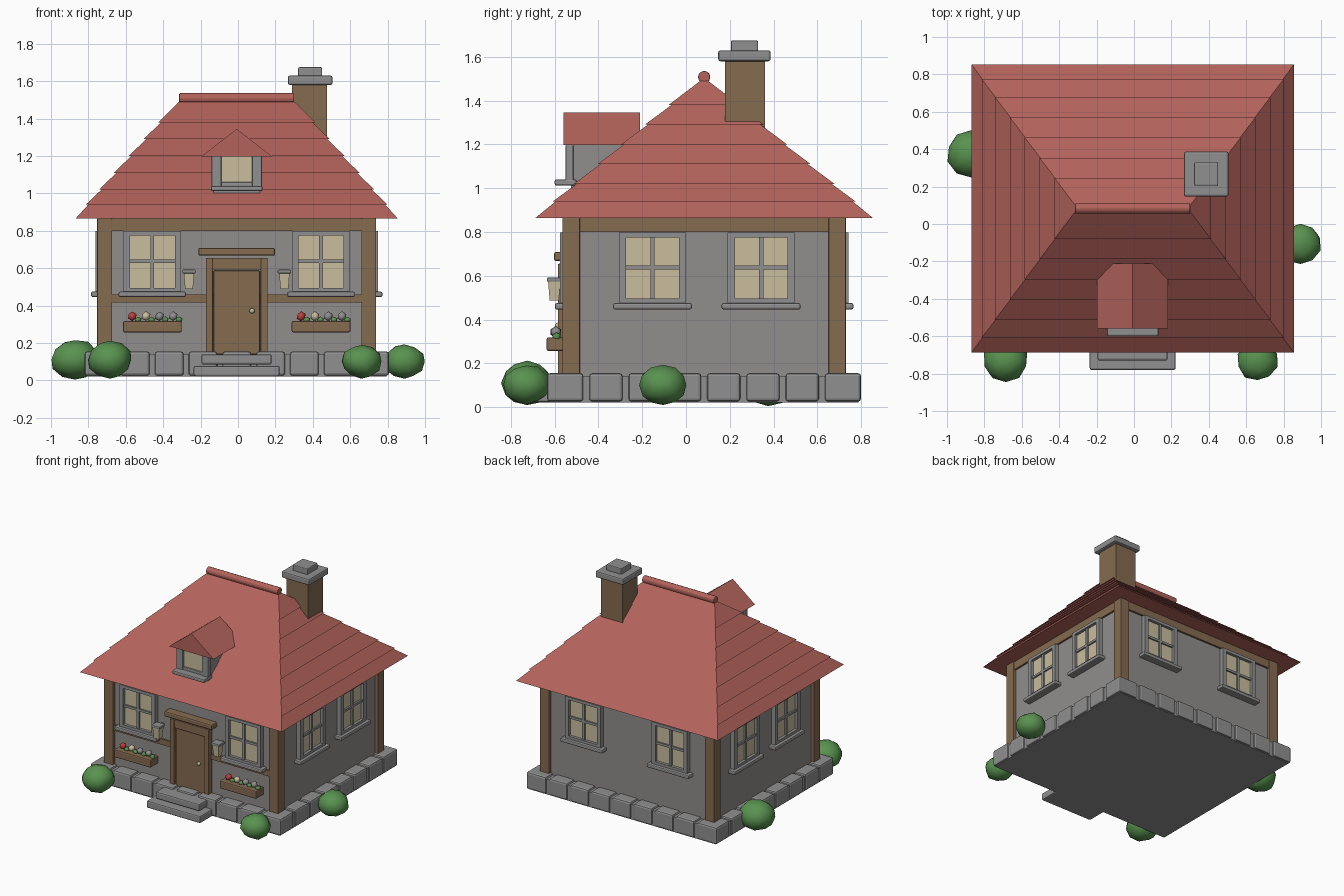
import bpy, bmesh, math, random
from mathutils import Matrix, Vector

if "Cube" in bpy.data.objects:
    bpy.data.objects.remove(bpy.data.objects["Cube"])

random.seed(4)


def material(name, rgb):
    m = bpy.data.materials.new(name)
    m.diffuse_color = (*rgb, 1)
    m.use_nodes = True
    m.node_tree.nodes["Principled BSDF"].inputs["Base Color"].default_value = m.diffuse_color
    return m


RED = material("roof_red", (0.45, 0.125, 0.105))
WALL = material("wall_grey", (0.285, 0.272, 0.262))
STONE = material("stone_grey", (0.285, 0.28, 0.28))
WOOD = material("wood_brown", (0.235, 0.145, 0.08))
CREAM = material("window_cream", (0.58, 0.51, 0.34))
GREEN = material("leaf_green", (0.10, 0.29, 0.08))
BLOOM = material("bloom_red", (0.50, 0.05, 0.05))

CX, CY = -0.007, 0.083          # house centre
HX, HY = 0.722, 0.625           # wall half sizes


def finish(name, bm, mat, bevel=0, smooth=False):
    bmesh.ops.recalc_face_normals(bm, faces=bm.faces)
    me = bpy.data.meshes.new(name)
    bm.to_mesh(me)
    bm.free()
    me.materials.append(mat)
    ob = bpy.data.objects.new(name, me)
    bpy.context.collection.objects.link(ob)
    if bevel:
        mod = ob.modifiers.new("bevel", 'BEVEL')
        mod.width, mod.segments, mod.limit_method = bevel, 2, 'ANGLE'
    if smooth:
        for p in me.polygons:
            p.use_smooth = True
    return ob


def boxes(name, spans, mat, bevel=0, M=Matrix()):
    """One object from (x0, x1, y0, y1, z0, z1) boxes."""
    bm = bmesh.new()
    for x0, x1, y0, y1, z0, z1 in spans:
        T = Matrix.Translation(((x0 + x1) / 2, (y0 + y1) / 2, (z0 + z1) / 2))
        S = Matrix.Diagonal((x1 - x0, y1 - y0, z1 - z0, 1))
        bmesh.ops.create_cube(bm, size=1, matrix=M @ T @ S)
    return finish(name, bm, mat, bevel)


def loft(name, rings, mat, bevel=0):
    """Skin rings of equal point count and cap both ends."""
    bm = bmesh.new()
    rows = [[bm.verts.new(p) for p in r] for r in rings]
    n = len(rows[0])
    for a, b in zip(rows, rows[1:]):
        for i in range(n):
            bm.faces.new((a[i], a[(i + 1) % n], b[(i + 1) % n], b[i]))
    bm.faces.new(rows[0][::-1])
    bm.faces.new(rows[-1])
    return finish(name, bm, mat, bevel)


def rect(cx, cy, hx, hy, z):
    return [(cx + sx * hx, cy + sy * hy, z)
            for sx, sy in ((-1, -1), (1, -1), (1, 1), (-1, 1))]


# Foundation: slab with a ring of rounded stone blocks
X0, X1, Y0, Y1 = -0.82, 0.807, -0.635, 0.80
boxes("foundation_slab", [(X0 + .012, X1 - .012, Y0 + .012, Y1 - .012, .022, .14)], STONE)
blocks, gap, deep = [], 0.013, 0.10
for i in range(9):
    w = (X1 - X0) / 9
    a, b = X0 + i * w + gap * (i > 0), X0 + (i + 1) * w - gap * (i < 8)
    blocks += [(a, b, Y0, Y0 + deep, .025, .155), (a, b, Y1 - deep, Y1, .025, .155)]
for i in range(1, 7):
    w = (Y1 - Y0) / 8
    a, b = Y0 + i * w + gap, Y0 + (i + 1) * w - gap
    blocks += [(X0, X0 + deep, a, b, .025, .155), (X1 - deep, X1, a, b, .025, .155)]
# lengthen the corner blocks along the sides
w = (Y1 - Y0) / 8 - gap
for xa, xb in ((X0, X0 + deep), (X1 - deep, X1)):
    blocks += [(xa, xb, Y0, Y0 + w, .025, .155), (xa, xb, Y1 - w, Y1, .025, .155)]
boxes("foundation_blocks", blocks, STONE, 0.014)

# Front steps
boxes("lower_step", [(-.237, .223, -.78, -.6, .022, .078)], STONE, 0.01)
boxes("upper_step", [(-.195, .18, -.73, -.55, .085, .14)], STONE, 0.01)

# Walls and timber frame
boxes("walls", [(CX - HX, CX + HX, CY - HY, CY + HY, .1, .866)], WALL)
posts = []
for sx in (-1, 1):
    for sy in (-1, 1):
        x, y = CX + sx * .706, CY + sy * .608
        posts.append((x - .04, x + .04, y - .04, y + .04, .13, .866))
boxes("corner_posts", posts, WOOD, 0.004)
beams = []
for s in (-1, 1):
    x, y = CX + s * (HX - .01), CY + s * (HY - .01)
    beams += [(CX - .68, CX + .68, y - .025, y + .025, .80, .866),
              (x - .025, x + .025, CY - .58, CY + .58, .80, .866)]
boxes("top_beams", beams, WOOD)
boxes("front_rail", [(CX - .68, CX + .68, -.557, -.53, .417, .46)], WOOD)

# Hipped roof in overlapping courses
levels = [.865, .94, 1.02, 1.11, 1.20, 1.29, 1.38, 1.49]


def roof_half(z, grow):
    d = z - .865
    return .862 - .883 * d + grow, max(.77 - 1.2 * d, .012) + grow


rings = []
for i, (a, b) in enumerate(zip(levels, levels[1:])):
    rings.append(rect(CX, CY, *roof_half(a, .011 if i else 0), a))
    rings.append(rect(CX, CY, *roof_half(b, -.002), b))
loft("roof", rings, RED)
bm = bmesh.new()
bmesh.ops.create_cone(bm, cap_ends=True, segments=12, radius1=.028, radius2=.028, depth=.615,
                      matrix=Matrix.Translation((CX, CY, 1.508)) @ Matrix.Rotation(math.pi / 2, 4, 'Y'))
finish("ridge_cap", bm, RED, 0.006)

# Chimney
boxes("chimney_stack", [(.29, .475, .178, .36, 1.1, 1.59)], WOOD)
boxes("chimney_cap", [(.267, .505, .147, .387, 1.58, 1.63)], STONE, 0.01)
boxes("chimney_top", [(.322, .45, .205, .33, 1.625, 1.675)], STONE, 0.007)

# Dormer
boxes("dormer_body", [(CX - .125, CX + .125, -.525, -.25, 1.0, 1.21)], WALL)
gable = ((-.19, 1.197), (.19, 1.197), (0, 1.345))
loft("dormer_roof", [[(CX + x, y, z) for x, z in gable] for y in (-.56, -.21)], RED)
boxes("dormer_glass", [(CX - .09, CX + .09, -.532, -.523, 1.04, 1.2)], CREAM)
boxes("dormer_frame", [(CX - .135, CX - .082, -.55, -.515, 1.03, 1.2),
                       (CX + .082, CX + .135, -.55, -.515, 1.03, 1.2),
                       (CX - .085, CX + .085, -.545, -.515, 1.03, 1.06)], STONE, 0.006)
boxes("dormer_sill", [(CX - .138, CX + .138, -.6, -.5, 1.012, 1.04)], STONE, 0.008)


# Windows: local x runs along the wall, local -y points outwards
def window(name, x, y, turn):
    M = Matrix.Translation((x, y, 0)) @ Matrix.Rotation(math.radians(turn), 4, 'Z')
    boxes(name + "_glass", [(-.13, .13, -.012, .005, .485, .785)], CREAM, 0, M)
    boxes(name + "_frame", [(-.153, -.12, -.034, .01, .47, .798), (.12, .153, -.034, .01, .47, .798),
                            (-.12, .12, -.034, .01, .775, .798), (-.12, .12, -.034, .01, .47, .495)],
          STONE, 0, M)
    boxes(name + "_bars", [(-.010, .010, -.026, 0, .49, .78), (-.12, .12, -.024, 0, .628, .646)],
          STONE, 0, M)
    boxes(name + "_sill", [(-.18, .18, -.057, .01, .446, .475)], STONE, 0.008, M)


for s, side in ((-1, "left"), (1, "right")):
    window("front_window_" + side, CX + s * .451, CY - HY, 0)
    window("back_window_" + side, CX + s * .37, CY + HY, 180)
    for y, place in ((-.153, "near"), (.343, "far")):
        window(f"{side}_window_{place}", CX + s * HX, y, s * 90)

# Door
boxes("door_frame", [(CX - .165, CX - .128, -.585, -.53, .13, .655),
                     (CX + .128, CX + .165, -.585, -.53, .13, .655),
                     (CX - .13, CX + .13, -.585, -.53, .592, .655)], WOOD, 0.004)
boxes("door", [(CX - .124, CX + .124, -.575, -.53, .14, .587)], WOOD, 0.005)
boxes("door_lintel", [(CX - .205, CX + .205, -.603, -.53, .667, .709)], WOOD, 0.01)


def ball(name, x, y, z, r, mat, sub=2, jitter=0, squash=1):
    bm = bmesh.new()
    bmesh.ops.create_icosphere(bm, subdivisions=sub, radius=r)
    for v in bm.verts:
        v.co *= 1 + random.uniform(-jitter, jitter)
        v.co = Vector((v.co.x + x, v.co.y + y, v.co.z * squash + z))
    return finish(name, bm, mat, 0, True)


ball("door_knob", .075, -.585, .372, .014, CREAM)

for s, side in ((-1, "left"), (1, "right")):
    # Wall lanterns
    x, y = CX + s * .255, -.602
    loft("lantern_glass_" + side, [rect(x, y, .021, .021, .488), rect(x, y, .028, .028, .575)], CREAM)
    boxes("lantern_cap_" + side, [(x - .036, x + .036, y - .034, y + .034, .573, .592)], STONE, 0.005)
    boxes("lantern_arm_" + side, [(x - .012, x + .012, y, -.53, .555, .58)], STONE)
    # Flower boxes
    x = CX + s * .451
    boxes("flower_box_" + side, [(x - .157, x + .157, -.637, -.54, .257, .318)], WOOD, 0.008)
    for i, mat in enumerate((BLOOM, CREAM, STONE, STONE)):
        fx = x - .107 + i * .073
        ball(f"flower_{side}_{i}", fx, -.595, .343, .026, mat, 1, .08)
        ball(f"flower_leaf_{side}_{i}", fx + .03, -.592, .322, .02, GREEN, 1, .1)

# Bushes
for i, (x, y, z, r) in enumerate(((-.872, .375, .112, .128), (-.685, -.725, .11, .118),
                                  (.66, -.73, .103, .108), (.89, -.105, .1, .11))):
    ball(f"bush_{i}", x, y, z, r, GREEN, 2, .05, .84)
